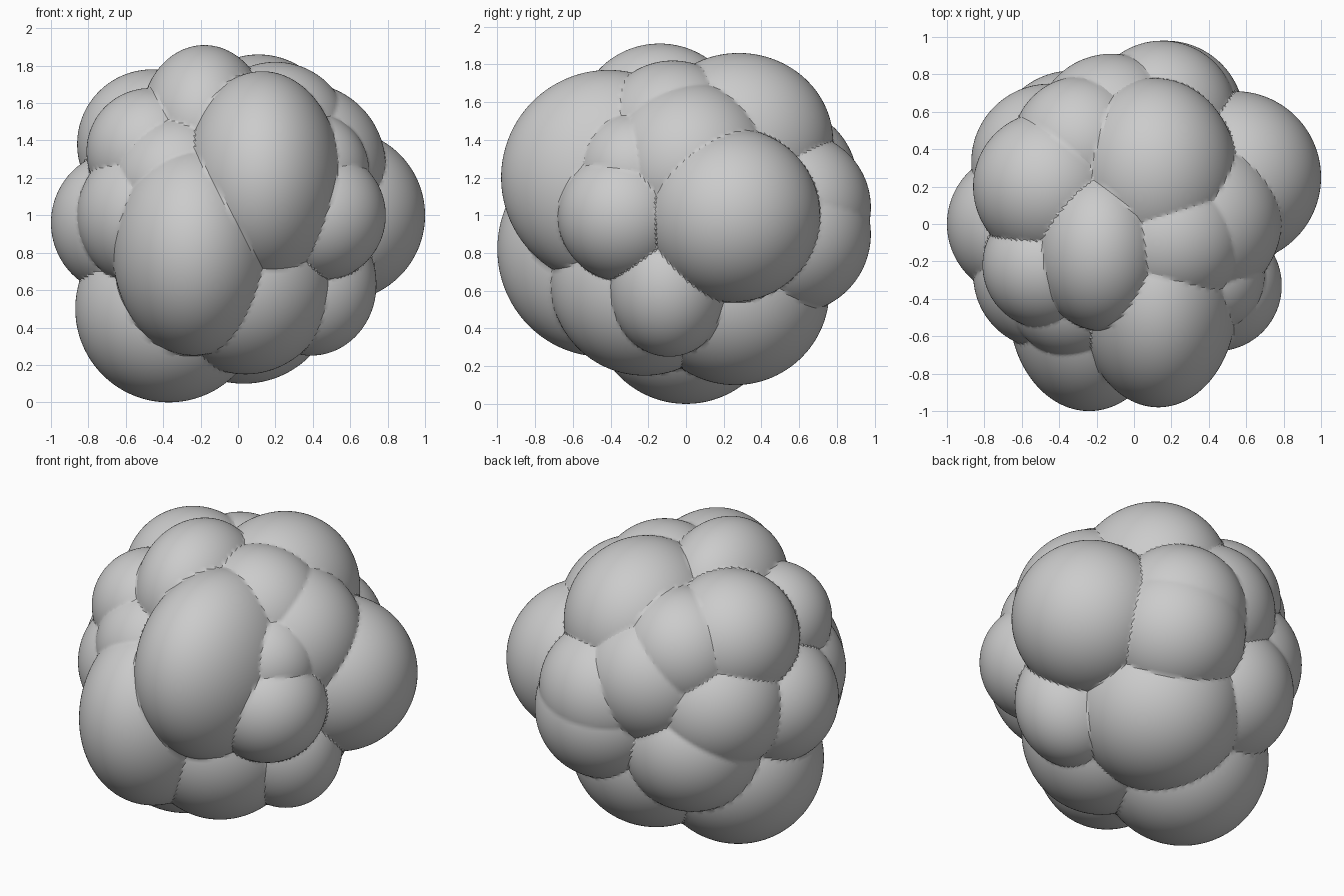
import bpy, bmesh, math
from mathutils import Vector

if "Cube" in bpy.data.objects:
    bpy.data.objects.remove(bpy.data.objects["Cube"])

# Rounded lumps: x, y, z, then one radius or three (x, y, z)
FRONT = [
    (0.13, -0.41, 1.20, 0.42, 0.57, 0.57), (-0.24, -0.44, 0.82, 0.43, 0.56, 0.57),
    (-0.32, -0.36, 1.18, 0.36), (0.44, -0.33, 1.00, 0.35),
    (0.39, -0.27, 1.24, 0.31),
]
UNDERSIDE = [
    (-0.37, 0.00, 0.50, 0.50), (0.03, 0.26, 0.60, 0.50),
    (0.04, -0.22, 0.65, 0.47, 0.50, 0.50), (0.39, -0.09, 0.63, 0.35, 0.32, 0.38),
]
SIDES = [
    (0.54, 0.25, 1.00, 0.46), (0.34, 0.02, 1.26, 0.45),
    (-0.61, 0.00, 0.96, 0.39), (-0.46, -0.27, 1.00, 0.40),
]
TOP = [
    (0.11, 0.28, 1.39, 0.44, 0.50, 0.47), (-0.18, -0.14, 1.50, 0.34, 0.43, 0.41),
    (0.20, -0.07, 1.42, 0.40), (-0.47, -0.22, 1.34, 0.34),
    (-0.46, 0.20, 1.38, 0.40), (-0.28, 0.42, 1.34, 0.37),
]
BACK = [
    (0.15, 0.58, 1.04, 0.40), (0.17, 0.56, 0.90, 0.42), (-0.12, 0.50, 1.17, 0.41),
    (-0.45, 0.33, 1.02, 0.42), (-0.33, 0.40, 0.76, 0.42),
]
CENTRE = Vector((0, 0, 0.98))
CORE = 0.62

# Each lump as inverse radii, scaled offset and constant of the ray equation
lumps = []
for x, y, z, *r in FRONT + UNDERSIDE + SIDES + TOP + BACK:
    inv = Vector([1 / s for s in (r if len(r) == 3 else r * 3)])
    c = (Vector((x, y, z)) - CENTRE) * 1
    c = Vector((c.x * inv.x, c.y * inv.y, c.z * inv.z))
    lumps.append((inv, c, 1 - c.length_squared))


def reach(d):
    """Distance from the centre to the outermost lump along direction d."""
    best = CORE
    for inv, c, k in lumps:
        e = Vector((d.x * inv.x, d.y * inv.y, d.z * inv.z))
        a, b = e.length_squared, e.dot(c)
        disc = b * b + a * k
        if disc > 0:
            best = max(best, (b + math.sqrt(disc)) / a)
    return best


# One outer skin pushed out to the lumps, creased where they meet
bm = bmesh.new()
bmesh.ops.create_icosphere(bm, subdivisions=7, radius=1)
for v in bm.verts:
    d = v.co.normalized()
    v.co = CENTRE + d * reach(d)
mesh = bpy.data.meshes.new("lumpy_ball")
bm.to_mesh(mesh)
bm.free()

body = bpy.data.objects.new("lumpy_ball", mesh)
bpy.context.scene.collection.objects.link(body)
bpy.context.view_layer.objects.active = body
body.select_set(True)
bpy.ops.object.shade_smooth_by_angle(angle=math.radians(25))
